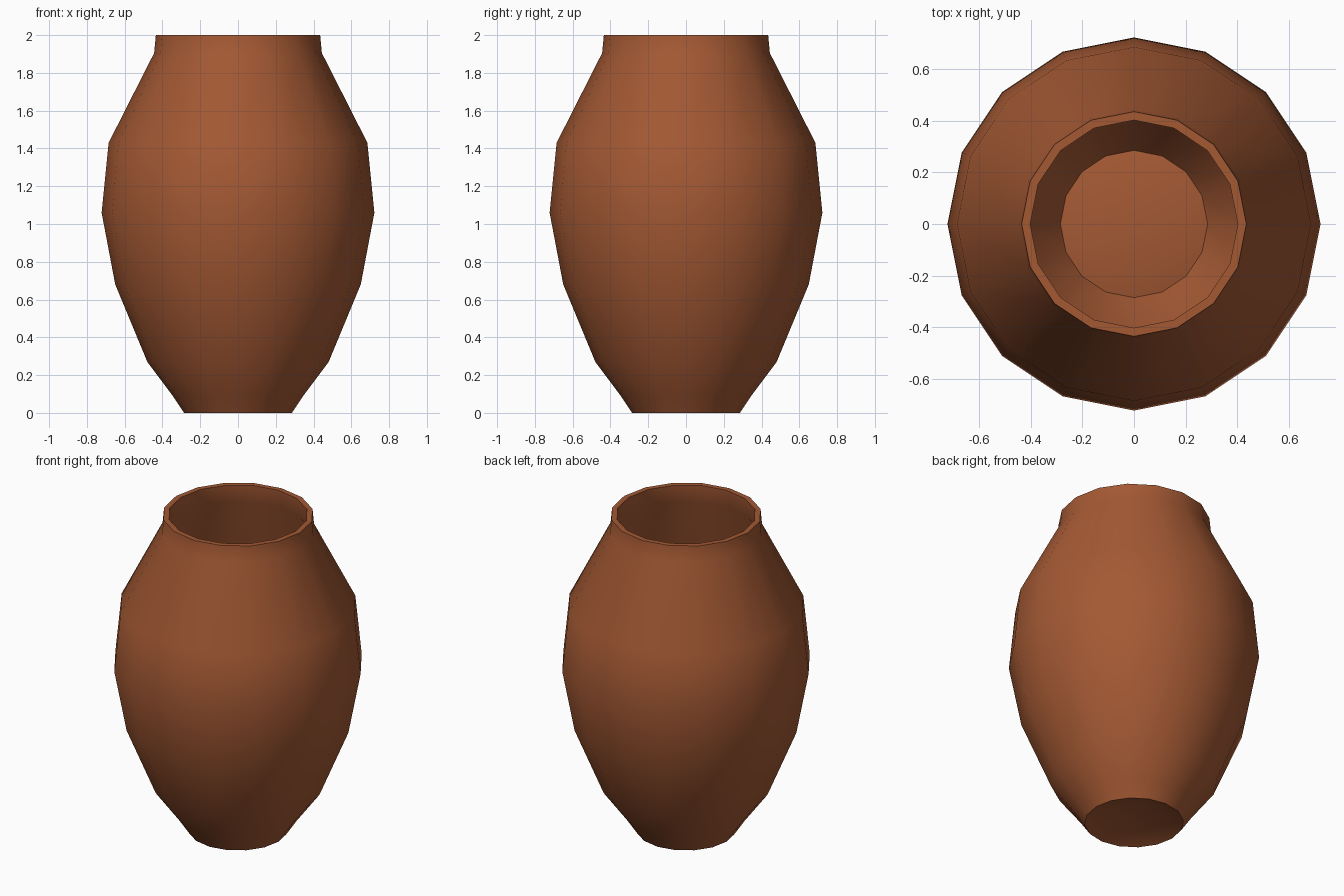
import bpy, bmesh, math

if "Cube" in bpy.data.objects:
    bpy.data.objects.remove(bpy.data.objects["Cube"])

SIDES = 16

# Clay material
clay = bpy.data.materials.new("terracotta clay")
clay.diffuse_color = (0.37, 0.10, 0.034, 1)
clay.use_nodes = True
clay.node_tree.nodes["Principled BSDF"].inputs["Base Color"].default_value = clay.diffuse_color

# Profile as (radius, height): recessed base, outer wall, rim, inner wall, floor
base = [(0.195, 0.03), (0.285, 0.0)]
outer = [(0.345, 0.09), (0.48, 0.27), (0.65, 0.68), (0.722, 1.06),
         (0.685, 1.43), (0.444, 1.905), (0.435, 2.0)]
inner = [(0.402, 2.0), (0.408, 1.89), (0.65, 1.42), (0.687, 1.06),
         (0.615, 0.69), (0.445, 0.29)]
floor = [(0.285, 0.04), (0.195, 0.06)]
profile = base + outer + inner + floor

# Turn the profile round the z axis
bm = bmesh.new()
rings = []
for r, z in profile:
    rings.append([bm.verts.new((r * math.cos(2 * math.pi * i / SIDES),
                                r * math.sin(2 * math.pi * i / SIDES), z))
                  for i in range(SIDES)])
for a, b in zip(rings, rings[1:]):
    for i in range(SIDES):
        j = (i + 1) % SIDES
        bm.faces.new((a[i], a[j], b[j], b[i]))

# Underside disc and inside floor disc
bm.faces.new(rings[0][::-1])
bm.faces.new(rings[-1])
bmesh.ops.recalc_face_normals(bm, faces=bm.faces[:])

mesh = bpy.data.meshes.new("clay_pot")
bm.to_mesh(mesh)
bm.free()
mesh.materials.append(clay)
pot = bpy.data.objects.new("clay_pot", mesh)
bpy.context.collection.objects.link(pot)

# Smooth walls, sharp rim and foot
bpy.context.view_layer.objects.active = pot
pot.select_set(True)
bpy.ops.object.shade_smooth_by_angle(angle=math.radians(45))
